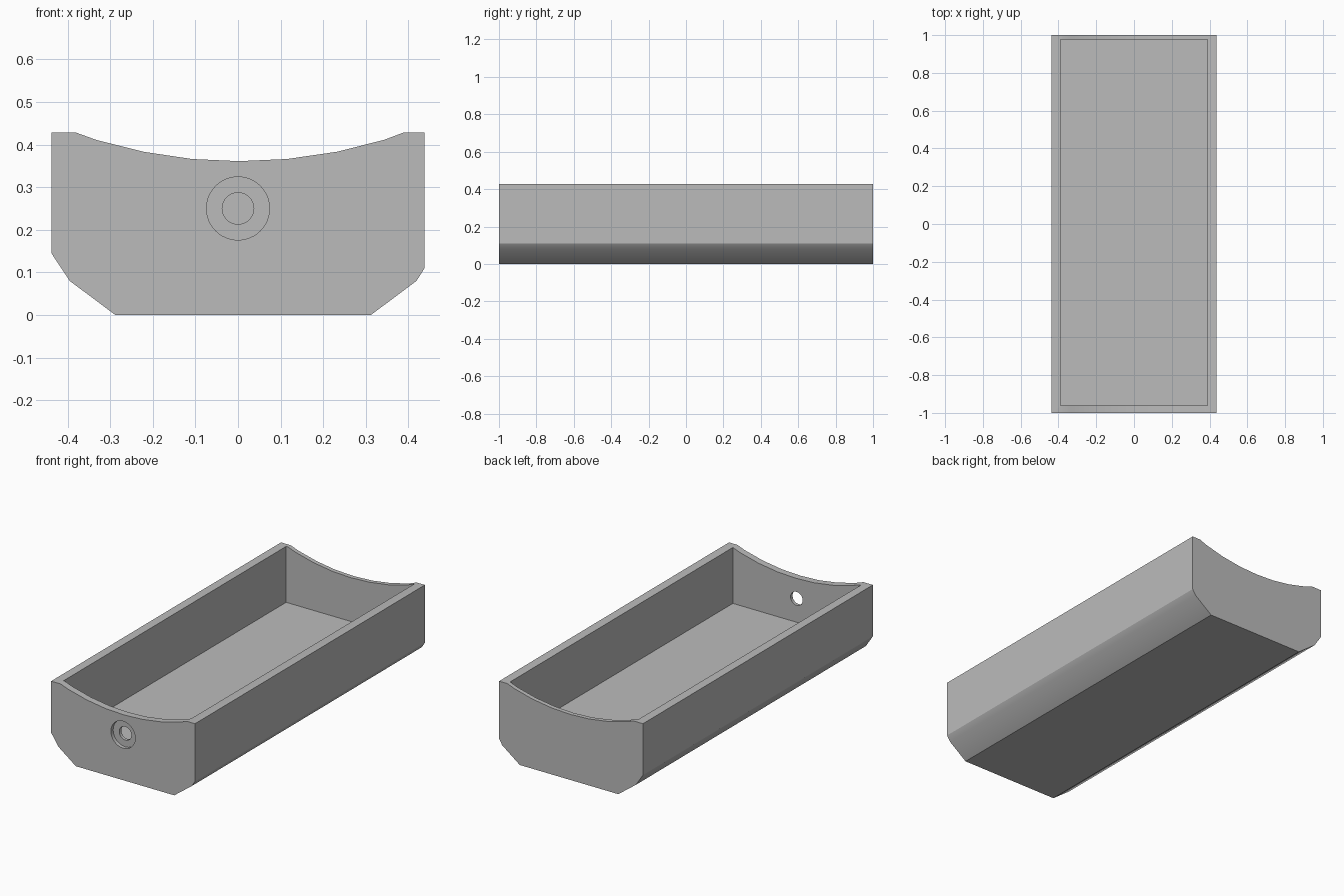
import bpy
import bmesh
import math
from mathutils import Matrix

if "Cube" in bpy.data.objects:
    bpy.data.objects.remove(bpy.data.objects["Cube"], do_unlink=True)

grey = bpy.data.materials.new("plain grey")
grey.use_nodes = True
colour = (0.5, 0.5, 0.5, 1)
grey.diffuse_color = colour
grey.node_tree.nodes["Principled BSDF"].inputs["Base Color"].default_value = colour


def make_object(name, bm):
    bmesh.ops.recalc_face_normals(bm, faces=bm.faces)
    mesh = bpy.data.meshes.new(name)
    bm.to_mesh(mesh)
    bm.free()
    mesh.materials.append(grey)
    obj = bpy.data.objects.new(name, mesh)
    bpy.context.collection.objects.link(obj)
    return obj


def box(name, lo, hi):
    bm = bmesh.new()
    bmesh.ops.create_cube(bm, size=1)
    for v in bm.verts:
        v.co = [(a + b) / 2 + c * (b - a) for a, b, c in zip(lo, hi, v.co)]
    return make_object(name, bm)


def bore(name, radius, y0, y1, z):
    bm = bmesh.new()
    place = Matrix.Translation((0, (y0 + y1) / 2, z)) @ Matrix.Rotation(math.pi / 2, 4, "X")
    bmesh.ops.create_cone(bm, cap_ends=True, segments=48, radius1=radius,
                          radius2=radius, depth=y1 - y0, matrix=place)
    return make_object(name, bm)


# Tray body: cross-section with chamfered base and dished ends, extruded along y
base = [(-0.438, 0.428), (-0.438, 0.145), (-0.395, 0.08), (-0.288, 0),
        (0.312, 0), (0.419, 0.08), (0.438, 0.11), (0.438, 0.428)]
dish = [(0.388, 0.428), (0.343, 0.411), (0.232, 0.383), (0.115, 0.366), (0.002, 0.361),
        (-0.108, 0.366), (-0.222, 0.383), (-0.333, 0.411), (-0.38, 0.428)]

# The dish cuts only the end walls, so the long rims stay level
bm = bmesh.new()
section = bm.faces.new([bm.verts.new((x, -1, z)) for x, z in base + dish])
side = bmesh.ops.extrude_face_region(bm, geom=[section])
for v in side["geom"]:
    if isinstance(v, bmesh.types.BMVert):
        v.co.y = 1
tray = make_object("tray", bm)

# Cavity, cable hole and its counterbore in the front wall
cutters = [
    box("cavity_cutter", (-0.39, -0.962, 0.12), (0.388, 0.976, 0.6)),
    bore("hole_cutter", 0.037, -1.1, -0.9, 0.25),
    bore("counterbore_cutter", 0.074, -1.1, -0.98, 0.25),
]
bpy.context.view_layer.objects.active = tray
for cutter in cutters:
    mod = tray.modifiers.new(cutter.name, "BOOLEAN")
    mod.operation = "DIFFERENCE"
    mod.solver = "EXACT"
    mod.object = cutter
    bpy.ops.object.modifier_apply(modifier=mod.name)
    bpy.data.objects.remove(cutter, do_unlink=True)

# Smooth the curved strips, keep the corners crisp
bpy.ops.object.select_all(action="DESELECT")
tray.select_set(True)
bpy.ops.object.shade_smooth_by_angle(angle=math.radians(28))
